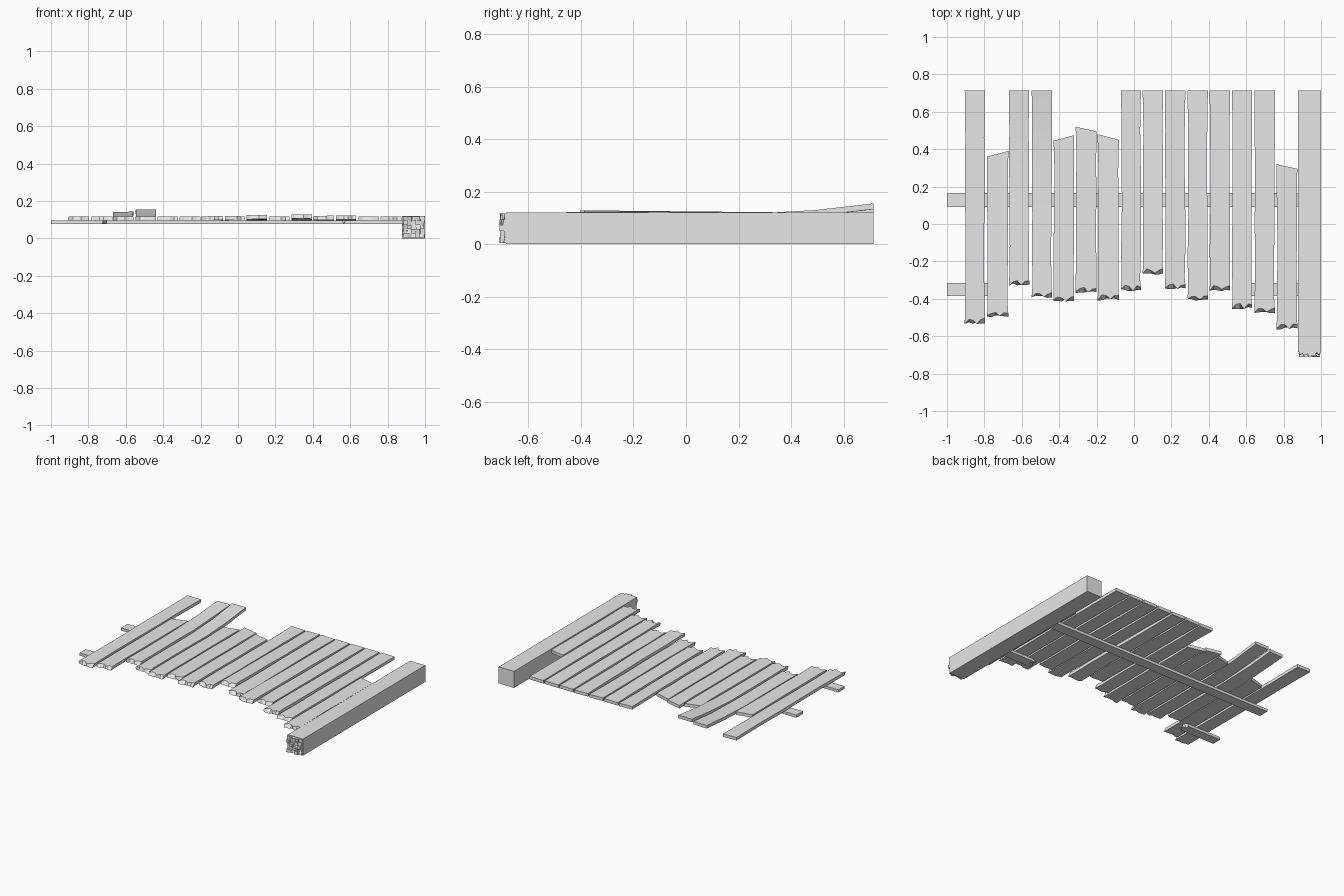
import bpy, bmesh, random
from math import radians

random.seed(4)
if "Cube" in bpy.data.objects:
    bpy.data.objects.remove(bpy.data.objects["Cube"])

grey = bpy.data.materials.new("weathered_grey")
grey.use_nodes = True
COLOUR = (0.8, 0.8, 0.8, 1)
grey.diffuse_color = COLOUR
grey.node_tree.nodes["Principled BSDF"].inputs["Base Color"].default_value = COLOUR


def finish(bm, name):
    bmesh.ops.recalc_face_normals(bm, faces=bm.faces)
    mesh = bpy.data.meshes.new(name)
    bm.to_mesh(mesh)
    bm.free()
    mesh.materials.append(grey)
    obj = bpy.data.objects.new(name, mesh)
    bpy.context.collection.objects.link(obj)
    bpy.context.view_layer.objects.active = obj
    bpy.ops.object.select_all(action="DESELECT")
    obj.select_set(True)
    bpy.ops.object.shade_smooth_by_angle(angle=radians(20))
    return obj


def add_box(bm, x0, x1, y0, y1, z0, z1):
    v = [bm.verts.new((x, y, z)) for x in (x0, x1) for y in (y0, y1) for z in (z0, z1)]
    for f in ((0, 1, 3, 2), (4, 6, 7, 5), (0, 4, 5, 1), (2, 3, 7, 6), (0, 2, 6, 4), (1, 5, 7, 3)):
        bm.faces.new([v[i] for i in f])


def loft(bm, rings):
    """Join rings made of a top row followed by a reversed bottom row."""
    rings = [[bm.verts.new(p) for p in ring] for ring in rings]
    n = len(rings[0])
    for a, b in zip(rings, rings[1:]):
        for i in range(n):
            j = (i + 1) % n
            bm.faces.new((a[i], a[j], b[j], b[i]))
    for ring in (rings[0], rings[-1]):
        for i in range(n // 2 - 1):
            bm.faces.new((ring[i], ring[i + 1], ring[n - 2 - i], ring[n - 1 - i]))


# Deck planks: left x, right x, broken front y, back y at each side, back bend, front lift
BACK = 0.715
planks = [
    (-0.905, -0.797, -0.535, BACK, BACK, 0, 0),
    (-0.787, -0.672, -0.50, 0.36, 0.39, 0, 0),
    (-0.668, -0.56, -0.33, BACK, BACK, 0.025, 0),
    (-0.547, -0.438, -0.395, BACK, BACK, 0.038, 0),
    (-0.43, -0.32, -0.415, 0.445, 0.475, 0, 0),
    (-0.312, -0.20, -0.37, 0.52, 0.495, 0, 0),
    (-0.195, -0.08, -0.41, 0.48, 0.45, 0, 0.002),
    (-0.07, 0.037, -0.36, BACK, BACK, 0, 0.002),
    (0.046, 0.156, -0.27, BACK, BACK, 0, 0.008),
    (0.165, 0.275, -0.35, BACK, BACK, 0, 0),
    (0.286, 0.395, -0.41, BACK, BACK, 0, 0.011),
    (0.404, 0.513, -0.36, BACK, BACK, 0, 0.004),
    (0.523, 0.632, -0.455, BACK, BACK, 0, 0.006),
    (0.643, 0.753, -0.48, BACK, BACK, 0, 0),
    (0.762, 0.873, -0.565, 0.32, 0.295, 0, 0),
]
COLS = 6
BOTTOM, TOP = 0.095, 0.117

for k, (x0, x1, front, back_l, back_r, bend, lift) in enumerate(planks):
    tilt = random.uniform(-0.003, 0.003)
    ragged = [[random.uniform(0, 0.012) + (0.02 if z == TOP and c % 3 else 0)
               for c in range(COLS)] for z in (TOP, BOTTOM)]
    rings = []
    for t in (0, 0.06, 0.2, 0.4, 0.6, 0.8, 1):
        edge = [random.uniform(0, 0.005) if 0 < t < 1 else 0 for _ in range(2)]
        rows = []
        for row, z in enumerate((TOP, BOTTOM)):
            pts = []
            for c in range(COLS):
                s = c / (COLS - 1)
                start = front + (ragged[row][c] if t == 0 else 0)
                y = start + t * (back_l + (back_r - back_l) * s - front)
                x = x0 + edge[0] + (x1 - x0 - edge[0] - edge[1]) * s
                curve = bend * max(0, (y - 0.25) / (BACK - 0.25)) ** 1.7
                pts.append((x, y, z + curve + lift * (1 - t) + tilt * (s - 0.5)))
            rows.append(pts)
        rings.append(rows[0] + rows[1][::-1])
    bm = bmesh.new()
    loft(bm, rings)
    finish(bm, f"plank_{k + 1}")


# Support beams under the deck; the front one is broken in two
def beam(name, x0, x1, y0, y1, rag0=0, rag1=0):
    bm = bmesh.new()
    rings = []
    for x, rag in ((x0, rag0), (x1, rag1)):
        rows = [[(x + random.uniform(-rag, rag), y0 + (y1 - y0) * c / 4, z) for c in range(5)]
                for z in (0.095, 0.076)]
        rings.append(rows[0] + rows[1][::-1])
    loft(bm, rings)
    finish(bm, name)


beam("back_beam", -1, 0.88, 0.09, 0.165)
beam("front_beam_left_stub", -1, -0.72, -0.385, -0.315, rag1=0.025)
beam("front_beam_right_stub", 0.58, 0.88, -0.385, -0.315, rag0=0.025)

# Heavy edge post with a splintered front end
bm = bmesh.new()
add_box(bm, 0.878, 1, -0.685, BACK, 0, 0.12)
finish(bm, "edge_post")

bm = bmesh.new()
N = 5
for i in range(N):
    for j in range(N):
        x, z = 0.882 + 0.0228 * i, 0.005 + 0.0225 * j
        tip = -0.71 if (i + j) % 3 == 0 else random.uniform(-0.705, -0.688)
        wedge = bmesh.new()
        add_box(bm, x, x + 0.0228, tip, -0.68, z, z + 0.0225)
        wedge.free()
# Skew the splinter tips so that they taper
for v in bm.verts:
    if v.co.y < -0.684:
        v.co.x += random.uniform(-0.003, 0.003)
        v.co.y = max(-0.71, v.co.y + random.uniform(-0.006, 0.006))
finish(bm, "post_splinters")
